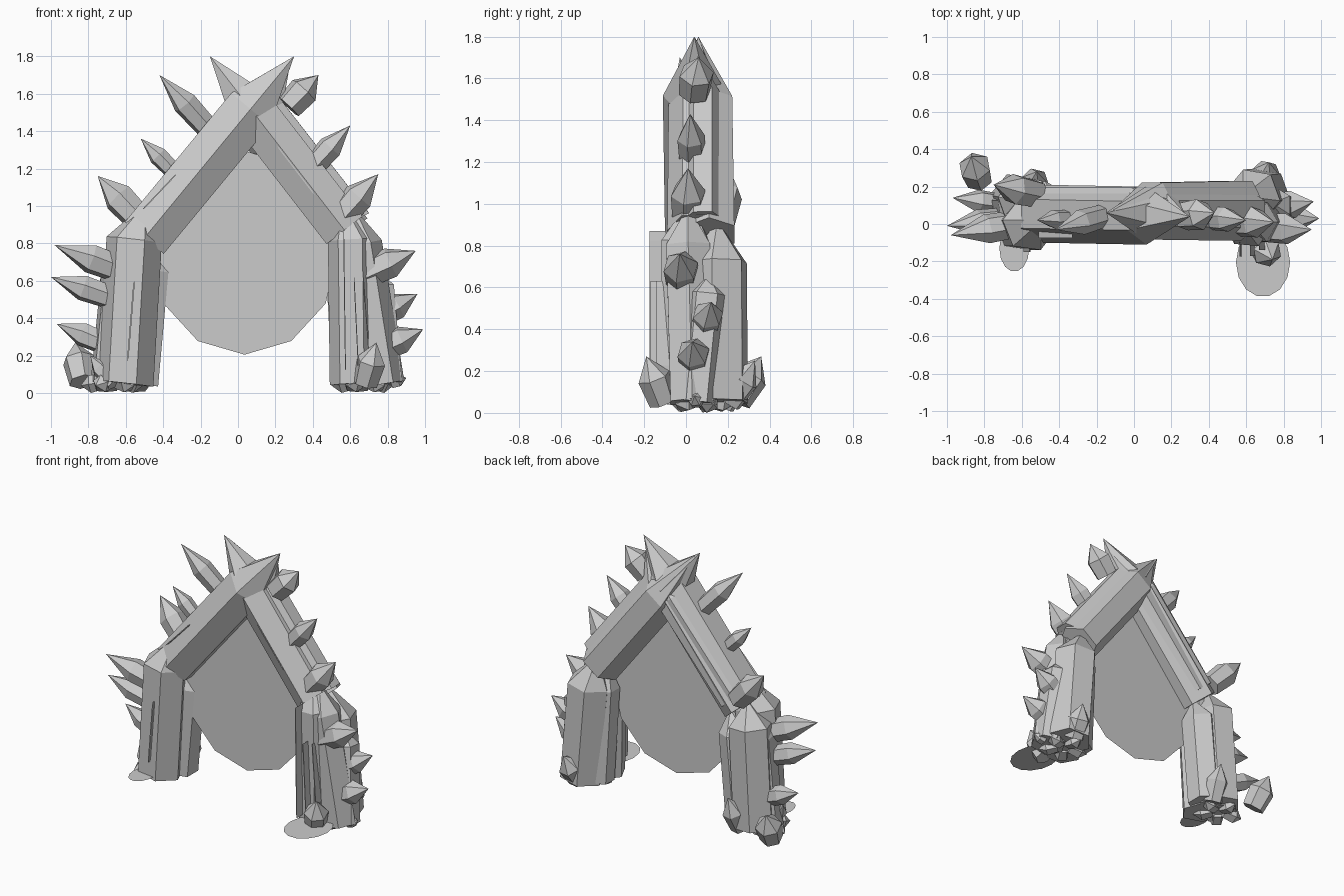
import bpy, bmesh, math
from mathutils import Vector

if "Cube" in bpy.data.objects:
    bpy.data.objects.remove(bpy.data.objects["Cube"])

stone = bpy.data.materials.new("crystal_grey")
stone.diffuse_color = (0.6, 0.6, 0.6, 1)
stone.use_nodes = True
stone.node_tree.nodes["Principled BSDF"].inputs["Base Color"].default_value = stone.diffuse_color


def finish(name, bm):
    bmesh.ops.recalc_face_normals(bm, faces=bm.faces)
    me = bpy.data.meshes.new(name)
    bm.to_mesh(me)
    bm.free()
    me.materials.append(stone)
    ob = bpy.data.objects.new(name, me)
    bpy.context.collection.objects.link(ob)
    return ob


def crystal(name, base, tip, r, shoulder=0.6, r0=None, phase=0, sides=6, neck=None):
    """Faceted prism from base to a shoulder, then a point at tip."""
    base, tip = Vector(base), Vector(tip)
    d = (tip - base).normalized()
    front = Vector((0, -1, 0))
    v = (front - d * front.dot(d)).normalized()
    u = d.cross(v)
    mid = Vector(neck) if neck else base.lerp(tip, shoulder)
    bm = bmesh.new()
    rings = []
    for c, rad in ((base, r if r0 is None else r0), (mid, r)):
        ring = []
        for i in range(sides):
            a = math.radians(phase) + math.tau * i / sides
            ring.append(bm.verts.new(c + (v * math.cos(a) + u * math.sin(a)) * rad))
        rings.append(ring)
    top = bm.verts.new(tip)
    bm.faces.new(rings[0])
    for i in range(sides):
        j = (i + 1) % sides
        bm.faces.new((rings[0][i], rings[0][j], rings[1][j], rings[1][i]))
        bm.faces.new((rings[1][i], rings[1][j], top))
    return finish(name, bm)


def disc(name, centre, rx, ry, sides, upright=False):
    bm = bmesh.new()
    c = Vector(centre)
    ring = []
    for i in range(sides):
        a = math.tau * i / sides
        p, q = rx * math.cos(a), ry * math.sin(a)
        ring.append(bm.verts.new(c + (Vector((p, 0, q)) if upright else Vector((p, q, 0)))))
    bm.faces.new(ring)
    return finish(name, bm)


def sliver(name, a, b, width, depth):
    """Thin shard running from a to b, tapered at both ends."""
    a, b = Vector(a), Vector(b)
    side = (b - a).cross(Vector((0, 1, 0))).normalized() * width / 2
    back = Vector((0, depth, 0))
    bm = bmesh.new()
    pts = [a, a.lerp(b, .06) + side, b.lerp(a, .06) + side,
           b, b.lerp(a, .06) - side, a.lerp(b, .06) - side]
    f = [bm.verts.new(p) for p in pts]
    k = [bm.verts.new(p + back) for p in pts]
    bm.faces.new(f)
    bm.faces.new(k[::-1])
    for i in range(6):
        j = (i + 1) % 6
        bm.faces.new((f[i], k[i], k[j], f[j]))
    return finish(name, bm)


# Crossing roof beams
crystal("left_beam", (-.50, .055, .83), (.30, .04, 1.80), .155, .71)
crystal("left_beam_rear", (-.46, .09, .88), (.26, .05, 1.73), .12, neck=(.03, .09, 1.45), phase=30)
crystal("right_beam", (.57, .05, .87), (-.15, .06, 1.80), .14, .71)
crystal("right_beam_rear", (.58, .11, .85), (-.12, .07, 1.78), .14, neck=(.10, .10, 1.47), phase=30)
crystal("right_beam_outer", (.63, .08, .93), (.27, .06, 1.71), .09, .8, neck=(.17, .08, 1.52))

# Leg columns
crystal("left_leg_front", (-.60, .00, .05), (-.49, .02, 1.02), .15,
        neck=(-.555, 0, .82), phase=22)
crystal("left_leg_inner", (-.53, .11, .05), (-.42, .11, .80), .12,
        neck=(-.475, .11, .66), phase=0)
crystal("left_leg_outer", (-.69, .09, .05), (-.60, .09, .84), .105,
        neck=(-.63, .09, .66), phase=10)
crystal("left_leg_rear", (-.63, .13, .05), (-.55, .11, .90), .145,
        neck=(-.585, .12, .74), phase=20)
crystal("right_leg_front", (.62, .00, .05), (.56, .02, 1.02), .13,
        neck=(.61, 0, .82), phase=25)
crystal("right_leg_rear", (.69, .155, .05), (.58, .15, .92), .15,
        neck=(.635, .15, .72), phase=20)
crystal("right_leg_inner", (.59, .12, .05), (.53, .10, .86), .10,
        neck=(.555, .11, .70), phase=0)
crystal("right_leg_outer", (.77, .03, .05), (.62, .01, .99), .12,
        neck=(.65, .01, .80), phase=30)
crystal("right_leg_side", (.79, .05, .05), (.74, .11, .66), .10, .85, phase=0)

# Portal surface and ground pads
disc("portal_surface", (.035, .05, .75), .50, .545, 12, True)
disc("left_ground_pad", (-.64, -.13, .07), .08, .125, 14)
disc("right_ground_pad", (.69, -.205, .08), .145, .185, 14)

# Spikes growing outward: base, tip, radius
spikes = [
    ((-.14, .05, 1.39), (-.42, -.03, 1.70), .068),
    ((-.33, .03, 1.17), (-.52, .02, 1.36), .052),
    ((-.52, .16, .92), (-.75, .21, 1.16), .085),
    ((-.58, .01, .64), (-.98, -.06, .79), .08),
    ((-.65, .03, .50), (-1.0, -.01, .62), .07),
    ((-.68, .10, .25), (-.97, .14, .37), .065),
    ((.27, .04, 1.53), (.43, .06, 1.70), .085),
    ((.38, .03, 1.19), (.60, .02, 1.43), .068),
    ((.53, .01, .92), (.75, .01, 1.17), .085),
    ((.67, -.02, .63), (.95, -.03, .76), .085),
    ((.73, .09, .40), (.96, .12, .53), .075),
    ((.75, .04, .23), (.99, .03, .34), .078),
]
for i, (b, t, r) in enumerate(spikes):
    crystal(f"spike_{i + 1}", b, t, r, .52, r * .9, phase=15)

# Chunky crystals around the feet
feet = [
    ((-.83, .24, .06), (-.87, .36, .27), .088),
    ((-.54, .17, .03), (-.52, .28, .27), .075),
    ((-.66, -.02, .05), (-.79, .05, .20), .055),
    ((.68, -.11, .05), (.74, -.19, .27), .08),
    ((.69, .20, .05), (.72, .33, .25), .08),
]
for i, (b, t, r) in enumerate(feet):
    crystal(f"foot_crystal_{i + 1}", b, t, r, .55, r * .85, phase=15)

# Rubble under both legs
for s, label in ((-1, "left"), (1, "right")):
    for i in range(5):
        a = math.tau * i / 5 + .4
        c = Vector((s * .67, .07, .06))
        off = Vector((math.cos(a) * .11, math.sin(a) * .10, 0))
        crystal(f"{label}_rubble_{i + 1}", c + off * .4, c + off * 1.6 - Vector((0, 0, .02)),
                .05, .6, .04, sides=5)
crystal("right_rubble_outer", (.82, .05, .06), (.90, .04, .08), .04, .5)

# Thin shards along the front
shards = [
    ((-.59, -.15, .17), (-.555, -.15, .60), .008, .06),
    ((-.51, -.075, .98), (-.33, -.075, 1.17), .006, .04),
    ((.21, -.085, 1.32), (.41, -.085, 1.06), .006, .04),
    ((.575, -.175, .10), (.565, -.175, .87), .005, .08),
    ((.645, -.17, .10), (.62, -.17, .63), .005, .06),
    ((.70, -.14, .20), (.67, -.14, .63), .005, .06),
]
for i, (a, b, w, dep) in enumerate(shards):
    sliver(f"shard_{i + 1}", a, b, w, dep)
